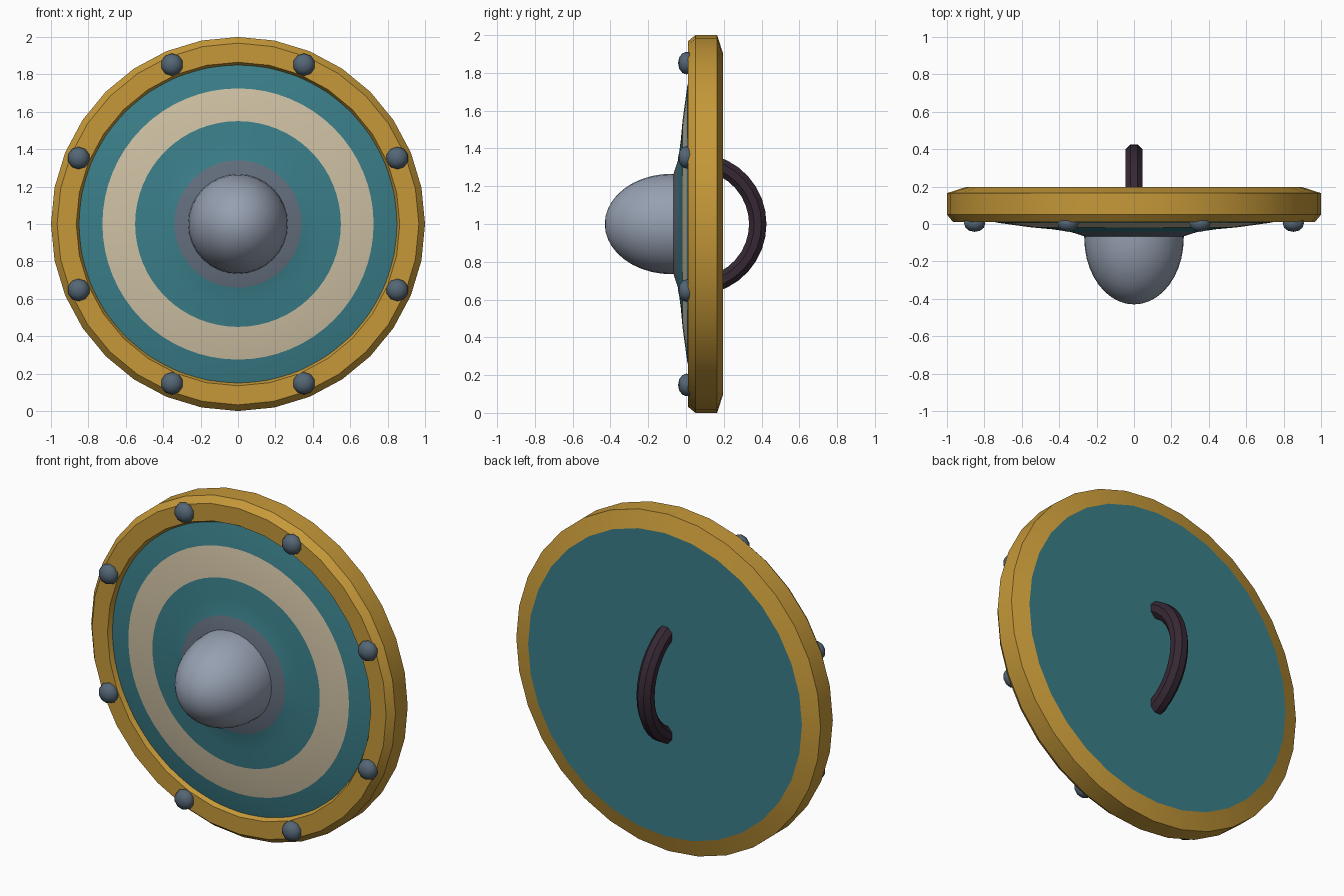
import bpy, bmesh, math
from mathutils import Matrix, Vector

if "Cube" in bpy.data.objects:
    bpy.data.objects.remove(bpy.data.objects["Cube"])


def mat(name, rgb):
    m = bpy.data.materials.new(name)
    lin = [((c / 255 + 0.055) / 1.055) ** 2.4 for c in rgb]
    m.diffuse_color = (*lin, 1)
    m.use_nodes = True
    m.node_tree.nodes["Principled BSDF"].inputs["Base Color"].default_value = m.diffuse_color
    return m


GOLD = mat("gold", (198, 153, 57))
TEAL = mat("teal", (58, 126, 137))
CREAM = mat("cream", (206, 192, 163))
STEEL = mat("light steel", (150, 160, 177))
COLLAR = mat("collar grey", (100, 111, 126))
RIVET = mat("dark steel", (84, 102, 117))
LEATHER = mat("dark leather", (54, 40, 52))


def finish(name, bm, mats, angle=30):
    bmesh.ops.remove_doubles(bm, verts=bm.verts, dist=1e-5)
    bmesh.ops.recalc_face_normals(bm, faces=bm.faces)
    me = bpy.data.meshes.new(name)
    bm.to_mesh(me)
    bm.free()
    for m in mats:
        me.materials.append(m)
    ob = bpy.data.objects.new(name, me)
    bpy.context.collection.objects.link(ob)
    bpy.ops.object.select_all(action='DESELECT')
    ob.select_set(True)
    bpy.context.view_layer.objects.active = ob
    bpy.ops.object.shade_smooth_by_angle(angle=math.radians(angle))
    return ob


def lathe(name, profile, mats, sides=32, bands=None, closed=False, angle=20):
    """Spin (radius, y) points around the shield axis; bands give a material per span."""
    bm = bmesh.new()
    rings = []
    for r, y in profile:
        if r == 0:
            rings.append([bm.verts.new((0, y, 1))] * sides)
        else:
            rings.append([bm.verts.new((r * math.cos(a), y, 1 + r * math.sin(a)))
                          for a in (2 * math.pi * i / sides for i in range(sides))])
    for k in range(len(rings) - (0 if closed else 1)):
        p, q = rings[k], rings[(k + 1) % len(rings)]
        for i in range(sides):
            j = (i + 1) % sides
            loop = list(dict.fromkeys((p[i], p[j], q[j], q[i])))
            f = bm.faces.new(loop)
            f.material_index = bands[k] if bands else 0
    return finish(name, bm, mats, angle)


# Rim with chamfered edges
lathe("rim", [(0.84, 0.06), (0.865, 0.01), (0.967, 0.01), (1.0, 0.05),
              (1.0, 0.165), (0.9, 0.197), (0.84, 0.19)], [GOLD], closed=True, angle=15)

# Flat back board
lathe("back_board", [(0, 0.15), (0.9, 0.15), (0.9, 0.197), (0, 0.197)], [TEAL])

# Domed front panel with painted ring and grey collar
lathe("front_panel",
      [(0, 0.14), (0.85, 0.14), (0.85, 0.035), (0.725, 0.006), (0.55, -0.018),
       (0.44, -0.028), (0.34, -0.042), (0.265, -0.066), (0, -0.066)],
      [TEAL, CREAM, COLLAR], sides=64, bands=[0, 0, 0, 1, 0, 0, 2, 2], angle=40)

# Central boss
steps = 10
dome = [(0, -0.05), (0.266, -0.05)]
dome += [(0.266 * math.cos(t), -0.075 - 0.355 * math.sin(t))
         for t in (math.pi / 2 * i / steps for i in range(steps))]
dome.append((0, -0.43))
lathe("boss", dome, [STEEL], angle=40)

# Rivets around the rim
for i in range(8):
    a = math.radians(22.5 + 45 * i)
    bm = bmesh.new()
    place = (Matrix.Translation((0.922 * math.cos(a), 0.003, 1 + 0.922 * math.sin(a)))
             @ Matrix.Diagonal((0.06, 0.045, 0.06, 1))
             @ Matrix.Rotation(math.pi / 2, 4, 'X'))
    bmesh.ops.create_uvsphere(bm, u_segments=10, v_segments=6, radius=1, matrix=place)
    finish("rivet_%d" % (i + 1), bm, [RIVET], 50)

# Curved grip on the back
bm = bmesh.new()
n, sides, big, tube = 14, 8, 0.33, 0.05
rings = []
for i in range(n + 1):
    t = math.radians(-74 + 148 * i / n)
    out = Vector((0, math.cos(t), math.sin(t)))
    centre = Vector((0, 0.05, 1)) + out * big
    rings.append([bm.verts.new(centre + out * tube * math.cos(b) + Vector((tube * math.sin(b), 0, 0)))
                  for b in (2 * math.pi * (k + 0.5) / sides for k in range(sides))])
for p, q in zip(rings, rings[1:]):
    for k in range(sides):
        bm.faces.new((p[k], p[(k + 1) % sides], q[(k + 1) % sides], q[k]))
bm.faces.new(rings[0])
bm.faces.new(rings[-1])
finish("grip", bm, [LEATHER], 30)
